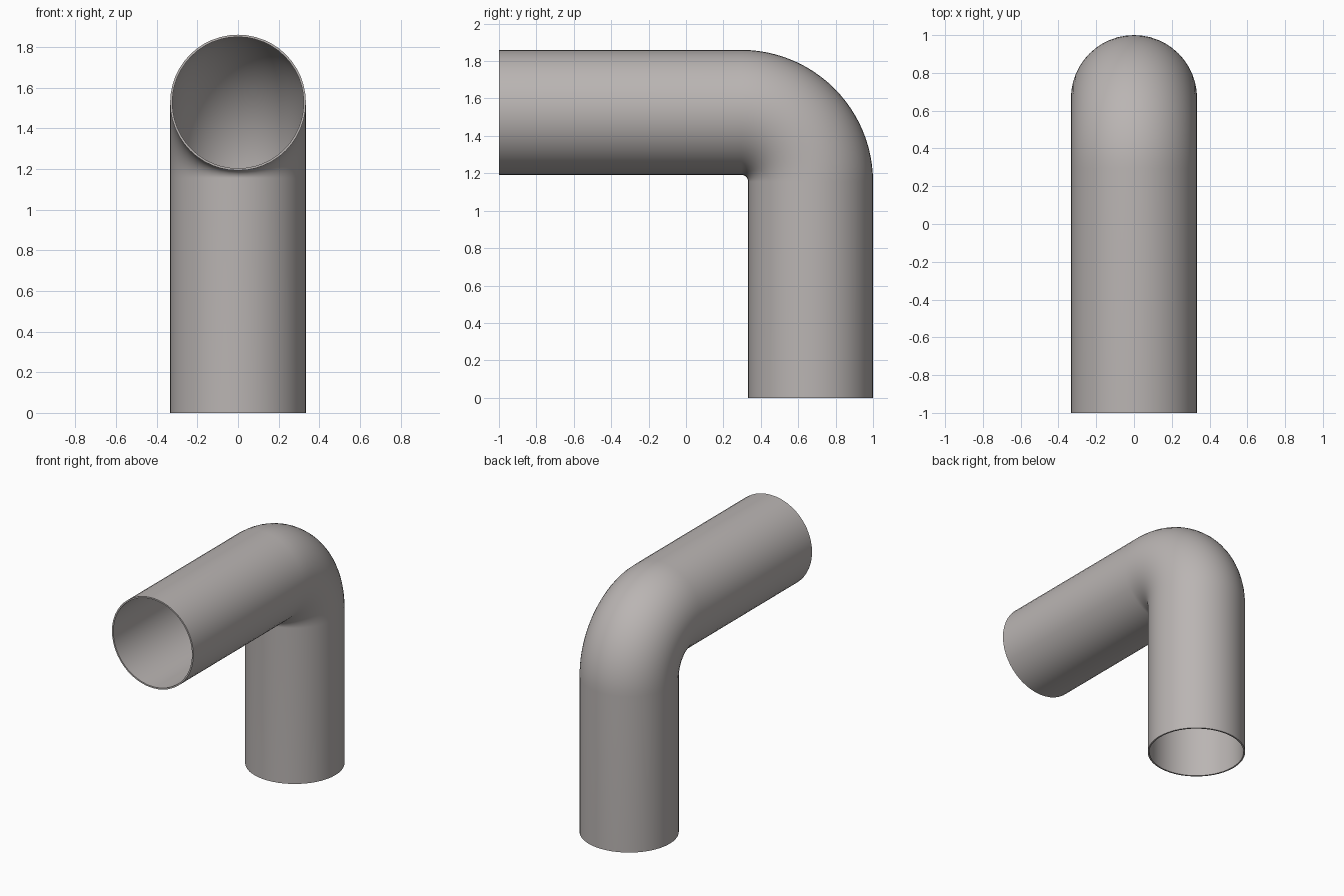
import bpy, bmesh
from math import sin, cos, pi

if "Cube" in bpy.data.objects:
    bpy.data.objects.remove(bpy.data.objects["Cube"])

R_OUT, R_IN = 0.334, 0.323      # tube radii
BEND = 0.371                    # bend radius of the centre line
CY, CZ = 0.295, 1.155           # bend centre
SIDES, STEPS = 48, 24

# Centre line: (y, z, angle of the radial direction in the YZ plane)
path = [(CY + BEND, 0.0, 0.0)]
for i in range(STEPS + 1):
    a = pi / 2 * i / STEPS
    path.append((CY + BEND * cos(a), CZ + BEND * sin(a), a))
path.append((-1.0, CZ + BEND, pi / 2))

bm = bmesh.new()


def bridge(r0, r1):
    for k in range(SIDES):
        n = (k + 1) % SIDES
        bm.faces.new((r0[k], r0[n], r1[n], r1[k]))


def wall(radius):
    """Sweep a circle along the centre line and return its rings."""
    rings = []
    for y, z, a in path:
        ring = []
        for k in range(SIDES):
            t = 2 * pi * k / SIDES
            u = radius * cos(t)
            ring.append(bm.verts.new((radius * sin(t), y + u * cos(a), z + u * sin(a))))
        rings.append(ring)
    for r0, r1 in zip(rings, rings[1:]):
        bridge(r0, r1)
    return rings


# Outer and inner walls, joined by thin rims at both open ends
outer, inner = wall(R_OUT), wall(R_IN)
bridge(outer[0], inner[0])
bridge(outer[-1], inner[-1])
bmesh.ops.recalc_face_normals(bm, faces=bm.faces)

mesh = bpy.data.meshes.new("elbow_pipe")
bm.to_mesh(mesh)
bm.free()
pipe = bpy.data.objects.new("elbow_pipe", mesh)
bpy.context.collection.objects.link(pipe)

# Warm dark grey metal
metal = bpy.data.materials.new("warm_grey")
metal.diffuse_color = (0.49, 0.46, 0.45, 1.0)
metal.use_nodes = True
metal.node_tree.nodes["Principled BSDF"].inputs["Base Color"].default_value = metal.diffuse_color
mesh.materials.append(metal)

# Smooth walls with crisp rims
bpy.context.view_layer.objects.active = pipe
pipe.select_set(True)
bpy.ops.object.shade_smooth_by_angle(angle=pi / 5)
